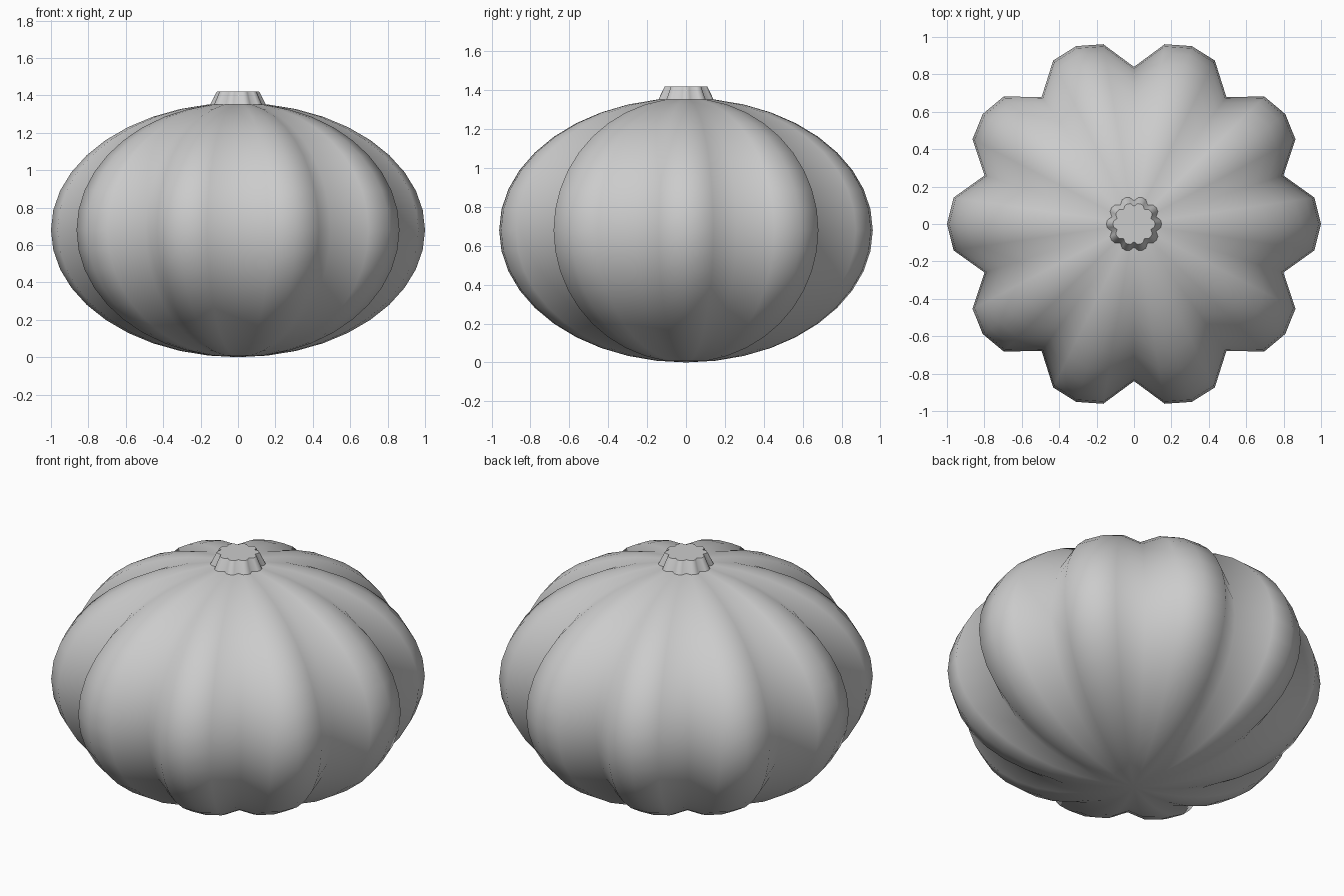
import bpy
from math import sin, cos, pi, radians

if "Cube" in bpy.data.objects:
    bpy.data.objects.remove(bpy.data.objects["Cube"])

LOBES = 10
# One lobe of the cross-section: (angle from lobe crest, relative radius)
LOBE = [(-18, 0.84), (-8.3, 0.975), (0, 1.0), (8.3, 0.975)]
SECTION = [(r * cos(radians(36 * k + a)), r * sin(radians(36 * k + a)))
           for k in range(LOBES) for a, r in LOBE]


def loft(name, rings, bottom_pole=None, top_pole=None, top_cap=False):
    """Skin scaled copies of the lobed section; rings are (radius, z)."""
    n = len(SECTION)
    verts = [(x * r, y * r, z) for r, z in rings for x, y in SECTION]
    faces = [(i * n + j, i * n + (j + 1) % n, (i + 1) * n + (j + 1) % n, (i + 1) * n + j)
             for i in range(len(rings) - 1) for j in range(n)]
    last = (len(rings) - 1) * n
    if bottom_pole is not None:
        verts.append((0, 0, bottom_pole))
        p = len(verts) - 1
        faces += [(p, (j + 1) % n, j) for j in range(n)]
    if top_pole is not None:
        verts.append((0, 0, top_pole))
        p = len(verts) - 1
        faces += [(p, last + j, last + (j + 1) % n) for j in range(n)]
    if top_cap:
        faces.append(tuple(range(last, last + n)))
    me = bpy.data.meshes.new(name)
    me.from_pydata(verts, [], faces)
    for f in me.polygons:
        f.use_smooth = len(f.vertices) <= 4   # flat n-gon cap
    ob = bpy.data.objects.new(name, me)
    bpy.context.collection.objects.link(ob)
    return ob


# Ribbed squashed-sphere body
H = 0.68
body_rings = [(sin(pi * i / 20), H - H * cos(pi * i / 20)) for i in range(1, 20)]
loft("pumpkin_body", body_rings, bottom_pole=0.0, top_pole=2 * H)

# Short ribbed stem stub with a flat cut top
loft("stem", [(0.152, 1.345), (0.145, 1.357), (0.117, 1.414), (0.113, 1.42)], top_cap=True)
